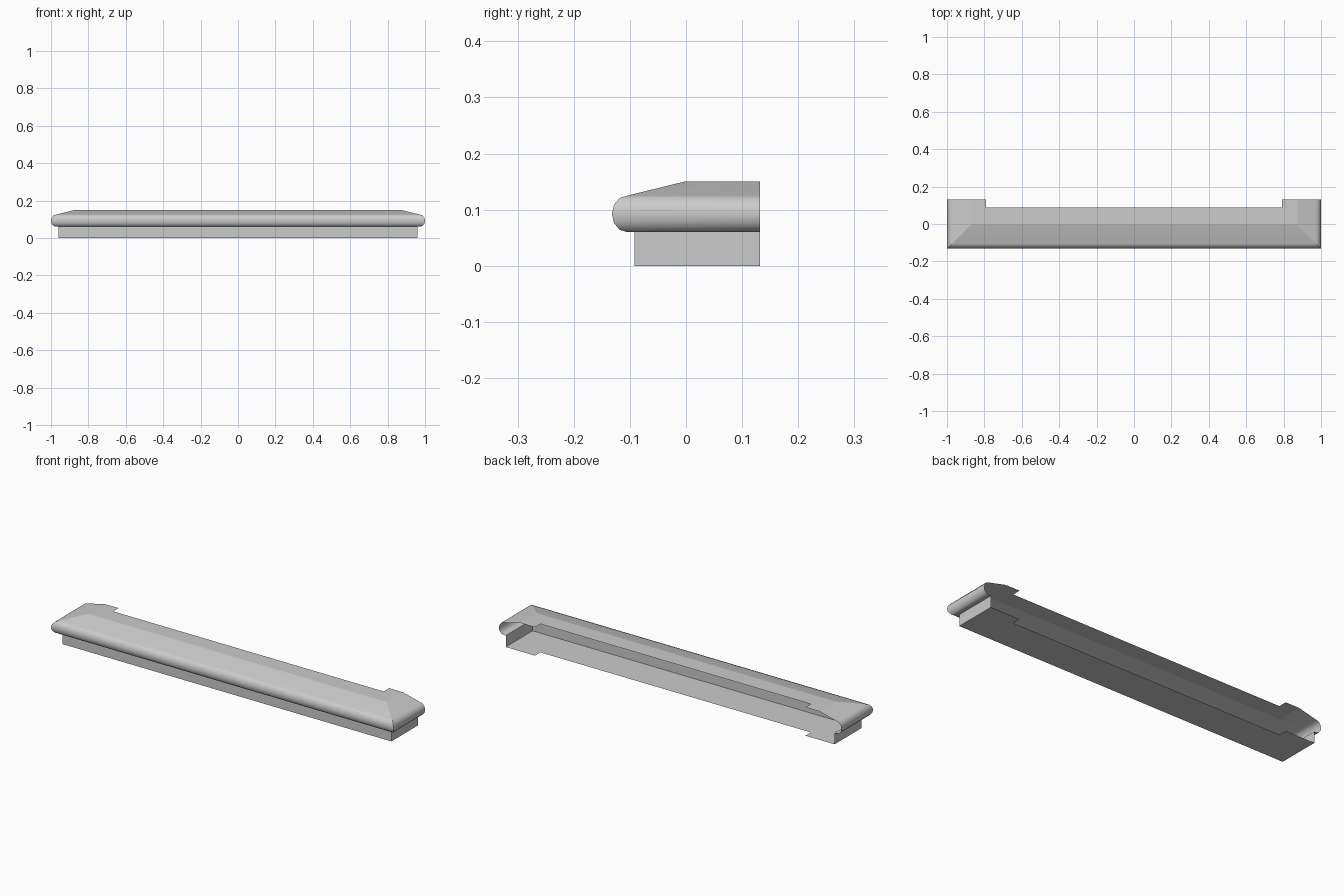
import bpy, bmesh, math

cube = bpy.data.objects.get("Cube")
if cube:
    bpy.data.objects.remove(cube, do_unlink=True)

HALF_X, HALF_Y = 1.0, 0.132        # outer footprint
NOTCH_X, NOTCH_Y = 0.79, 0.087     # recess along the open back

# One plain grey finish
grey = bpy.data.materials.new("light grey")
grey.use_nodes = True
colour = (0.6, 0.6, 0.6, 1)
grey.diffuse_color = colour
grey.node_tree.nodes["Principled BSDF"].inputs["Base Color"].default_value = colour


def mitred_shell(name, profile, sheet_at_top):
    """Sweep (inset, height) points round both ends and the front, with mitred
    corners, and close the top or bottom with a sheet notched at the back."""
    bm = bmesh.new()
    rows = []
    for inset, z in profile:
        x, front = HALF_X - inset, inset - HALF_Y
        path = [(-x, HALF_Y), (-x, front), (x, front), (x, HALF_Y)]
        rows.append([bm.verts.new((px, py, z)) for px, py in path])
    for low, high in zip(rows, rows[1:]):
        for i in range(3):
            bm.faces.new((low[i], low[i + 1], high[i + 1], high[i]))

    # Notched sheet
    edge = rows[-1] if sheet_at_top else rows[0]
    z = edge[0].co.z
    notch = [(NOTCH_X, HALF_Y), (NOTCH_X, NOTCH_Y),
             (-NOTCH_X, NOTCH_Y), (-NOTCH_X, HALF_Y)]
    outline = edge + [bm.verts.new((px, py, z)) for px, py in notch]
    sheet = bm.faces.new(outline if sheet_at_top else outline[::-1])

    # Smooth along the rounding, crisp at mitres, sheet border and corners
    bm.normal_update()
    for face in bm.faces:
        face.smooth = True
    for e in bm.edges:
        a, b = e.verts
        mitre = abs(a.co.z - b.co.z) > 1e-5 and a.co.y < HALF_Y - 1e-5
        turn = e.calc_face_angle(0)
        e.smooth = not (mitre or sheet in e.link_faces or turn > math.radians(40))

    mesh = bpy.data.meshes.new(name)
    bm.to_mesh(mesh)
    bm.free()
    mesh.materials.append(grey)
    obj = bpy.data.objects.new(name, mesh)
    bpy.context.collection.objects.link(obj)
    return obj


# Base tray: floor and low upright walls
mitred_shell("sill_base", [(0.04, 0), (0.04, 0.06)], False)

# Cap: underside lip, rounded nose, gentle slope and flat top
STEPS = 6
nose = []
for k in range(STEPS + 1):
    t = math.pi * k / STEPS
    nose.append((0.027 - 0.027 * math.sin(t), 0.0925 - 0.0325 * math.cos(t)))
mitred_shell("sill_cap", [(0.04, 0.06)] + nose + [(0.129, 0.15)], True)
